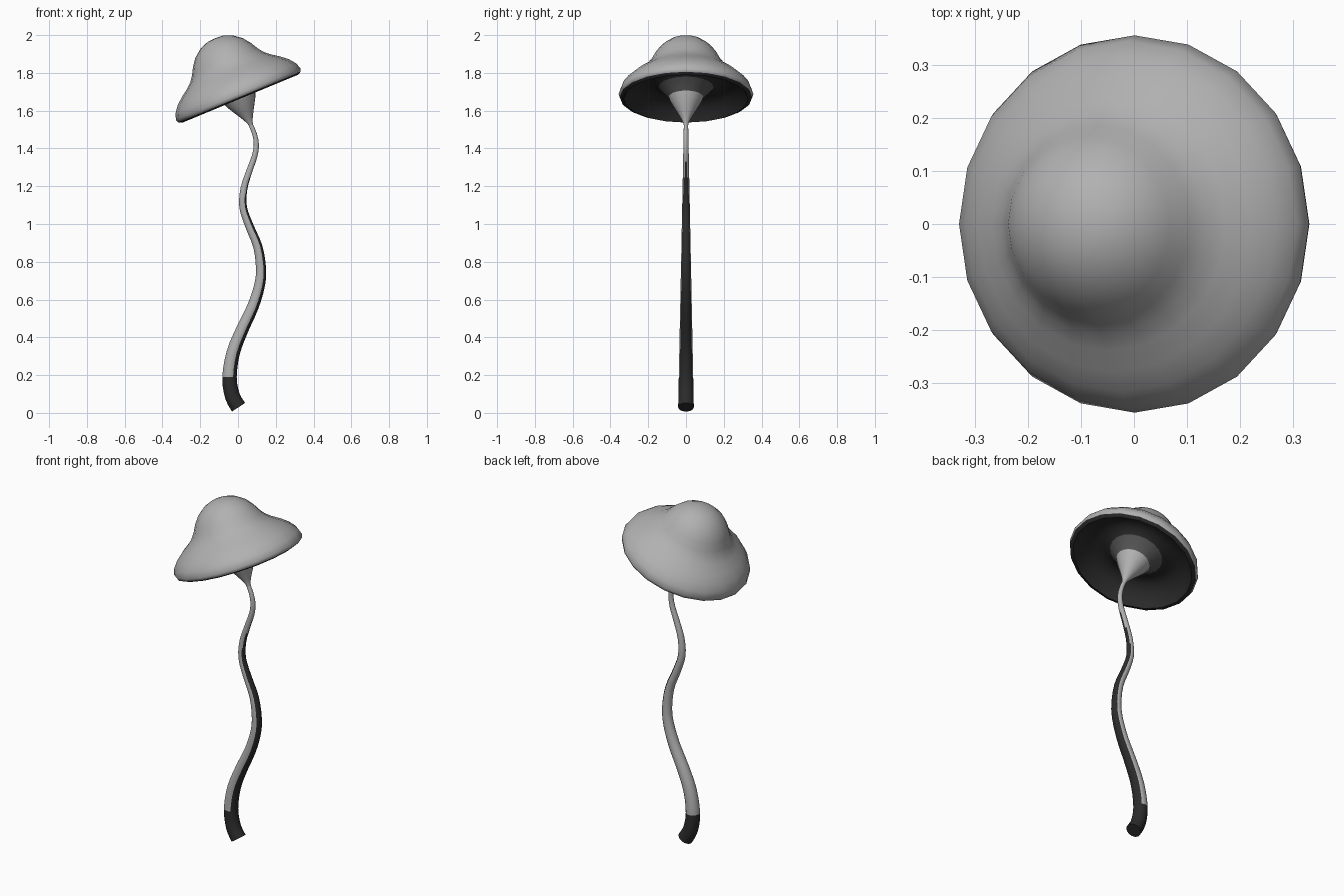
import bpy, bmesh, math
from mathutils import Vector, Matrix

if "Cube" in bpy.data.objects:
    bpy.data.objects.remove(bpy.data.objects["Cube"])


def material(name, v):
    m = bpy.data.materials.new(name)
    m.diffuse_color = (v, v, v, 1)
    m.use_nodes = True
    m.node_tree.nodes["Principled BSDF"].inputs["Base Color"].default_value = m.diffuse_color
    return m


light = material("pale_grey", 0.44)
middle = material("mid_grey", 0.10)
dark = material("dark_grey", 0.024)


def finish(name, bm, mats):
    me = bpy.data.meshes.new(name)
    bm.to_mesh(me)
    bm.free()
    for m in mats:
        me.materials.append(m)
    ob = bpy.data.objects.new(name, me)
    bpy.context.collection.objects.link(ob)
    bpy.context.view_layer.objects.active = ob
    ob.select_set(True)
    bpy.ops.object.shade_smooth_by_angle(angle=math.radians(60))
    ob.select_set(False)
    return ob


def skin(bm, rings, mat_rule):
    """Bridge successive rings of vertices with quads (triangles at a pole)."""
    for i, (a, b) in enumerate(zip(rings, rings[1:])):
        n = max(len(a), len(b))
        for j in range(n):
            k = (j + 1) % n
            loop = [a[j % len(a)], b[j % len(b)], b[k % len(b)], a[k % len(a)]]
            f = bm.faces.new(list(dict.fromkeys(loop)))
            f.material_index = mat_rule(i, j, f)


def lathe(name, profile, mats, mat_rule, sides=20):
    bm = bmesh.new()
    rings = []
    for r, h in profile:
        if r == 0:
            rings.append([bm.verts.new((0, 0, h))])
        else:
            rings.append([bm.verts.new((r * math.cos(t), r * math.sin(t), h))
                          for t in (2 * math.pi * j / sides for j in range(sides))])
    skin(bm, rings, mat_rule)
    ob = finish(name, bm, mats)
    # tilt onto the stem
    ob.matrix_world = Matrix.Translation((0, 0, 1.69)) @ Matrix.Rotation(math.radians(-22.5), 4, 'Y')
    return ob


# Cap: bell-shaped top, thin rim, dark hollow underside with a mid-grey inner ring
top = [(0, 0.318), (0.045, 0.314), (0.09, 0.297), (0.135, 0.263), (0.166, 0.222),
       (0.188, 0.182), (0.21, 0.152), (0.24, 0.126), (0.28, 0.098), (0.318, 0.066),
       (0.346, 0.03), (0.357, -0.003), (0.351, -0.02)]
under = [(0.33, -0.029), (0.312, 0.0), (0.28, 0.035), (0.235, 0.06), (0.185, 0.06),
         (0.145, 0.038), (0.092, -0.02)]
first_ring = len(top) + len(under) - 2
lathe("cap", top + under, [light, dark, middle],
      lambda i, j, f: 0 if i < len(top) - 1 else (1 if i < first_ring else 2))

# Collar: pale cone joining stem to cap
lathe("collar", [(0.092, -0.02), (0.082, -0.045), (0.05, -0.1), (0.026, -0.142),
                 (0.014, -0.168), (0.011, -0.185)], [light], lambda i, j, f: 0)

# Stem: wavy tapering tube in the xz plane
path = [(0.003, 0.03), (-0.03, 0.09), (-0.045, 0.19), (-0.025, 0.32), (0.022, 0.44),
        (0.078, 0.56), (0.113, 0.67), (0.122, 0.76), (0.105, 0.88), (0.06, 0.99),
        (0.027, 1.09), (0.032, 1.19), (0.06, 1.28), (0.088, 1.36), (0.097, 1.42),
        (0.088, 1.475), (0.068, 1.525)]
P = [Vector((x, 0, z)) for x, z in path]
pts = []
for i in range(len(P) - 1):
    a, b, c, d = P[max(i - 1, 0)], P[i], P[i + 1], P[min(i + 2, len(P) - 1)]
    for t in (0, 0.333, 0.667):
        pts.append(0.5 * (2 * b + (c - a) * t + (2 * a - 5 * b + 4 * c - d) * t ** 2
                          + (3 * b - a - 3 * c + d) * t ** 3))
pts.append(P[-1])

SIDES = 24
bm = bmesh.new()
rings = []
for i, p in enumerate(pts):
    tan = (pts[min(i + 1, len(pts) - 1)] - pts[max(i - 1, 0)]).normalized()
    side = Vector((0, 1, 0)).cross(tan)
    r = 0.042 - 0.02 * p.z
    rings.append([bm.verts.new(p + r * (math.cos(t) * side + math.sin(t) * Vector((0, 1, 0))))
                  for t in (2 * math.pi * j / SIDES for j in range(SIDES))])


def stem_colour(i, j, f):
    # dark foot, and a dark strip up the right-hand side that narrows and ends
    z = f.calc_center_median().z
    step = min(j, SIDES - 1 - j)
    width = 4 if z < 1.15 else (3 if z < 1.25 else (1 if z < 1.32 else 0))
    return 1 if z < 0.2 or step < width else 0


skin(bm, rings, stem_colour)
bm.faces.new(rings[0]).material_index = 1
bm.faces.new(rings[-1])
bmesh.ops.recalc_face_normals(bm, faces=bm.faces)
finish("stem", bm, [light, dark])
